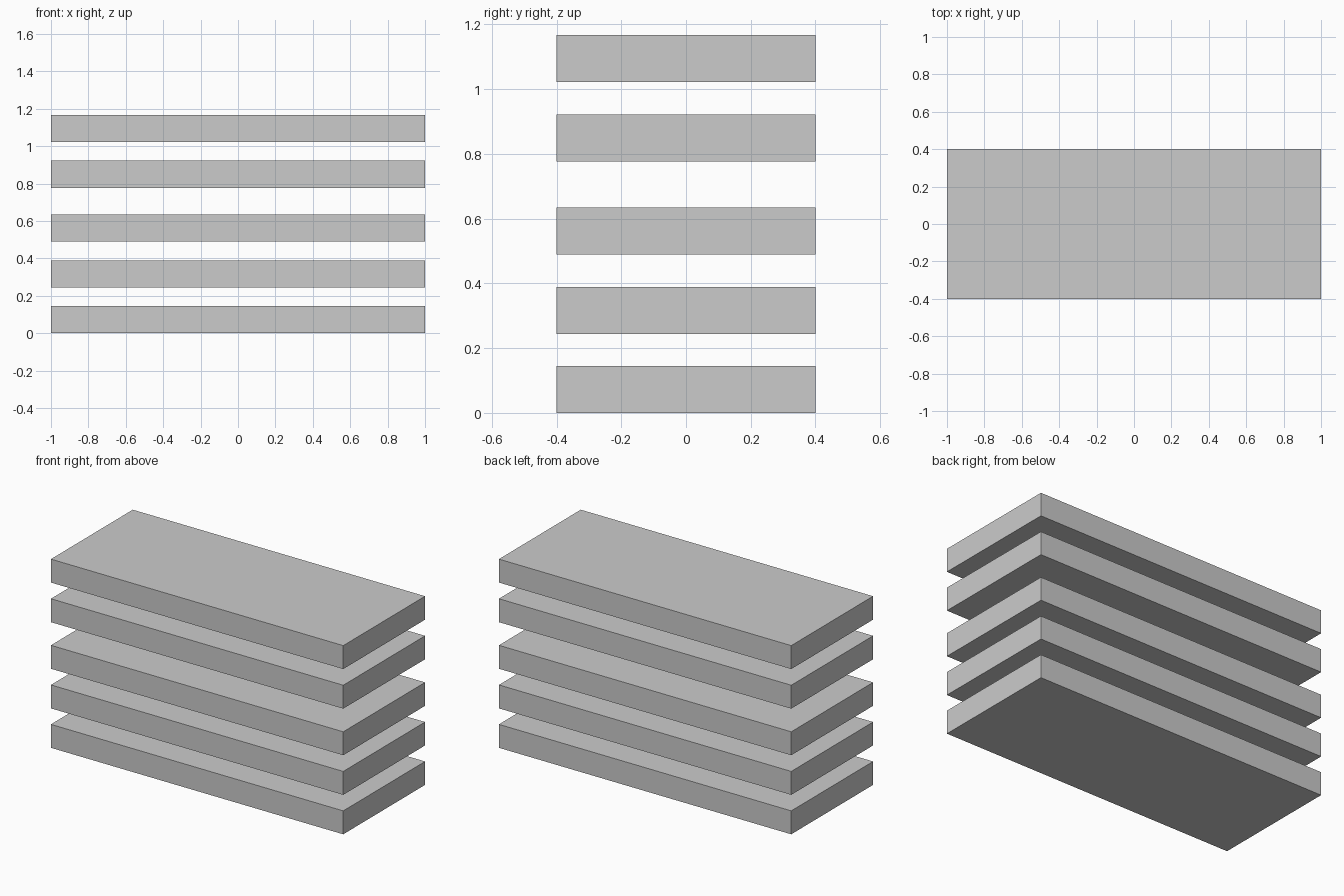
import bpy

if "Cube" in bpy.data.objects:
    bpy.data.objects.remove(bpy.data.objects["Cube"])

LENGTH, DEPTH, THICK = 2.0, 0.8, 0.145


def slab(name, z_bottom):
    bpy.ops.mesh.primitive_cube_add(size=1, location=(0, 0, z_bottom + THICK / 2))
    ob = bpy.context.object
    ob.name = name
    ob.scale = (LENGTH, DEPTH, THICK)
    bpy.ops.object.transform_apply(location=False, rotation=False, scale=True)


# Stack of five equal slabs, with a wider gap below the fourth
for i, z in enumerate((0.0, 0.244, 0.489, 0.777, 1.022), 1):
    slab(f"slab_{i}", z)
